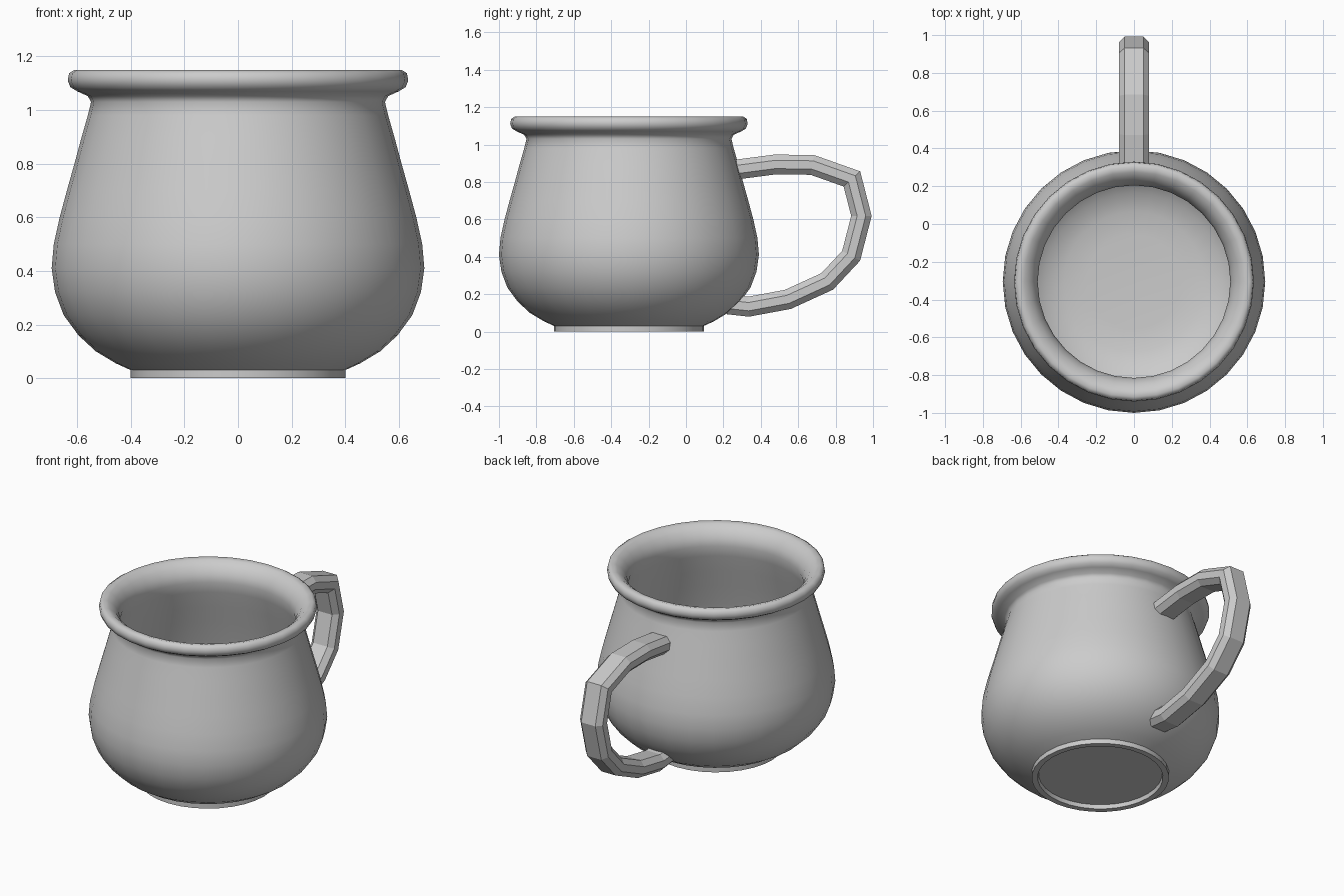
import bpy, bmesh, math
from mathutils import Vector

if "Cube" in bpy.data.objects:
    bpy.data.objects.remove(bpy.data.objects["Cube"])

SEGMENTS = 32
CENTRE_Y = -0.305


def make_object(name, bm):
    bmesh.ops.recalc_face_normals(bm, faces=bm.faces)
    mesh = bpy.data.meshes.new(name)
    bm.to_mesh(mesh)
    bm.free()
    obj = bpy.data.objects.new(name, mesh)
    bpy.context.collection.objects.link(obj)
    return obj


def bridge(bm, a, b):
    n = len(a)
    for i in range(n):
        bm.faces.new((a[i], a[(i + 1) % n], b[(i + 1) % n], b[i]))


def smooth(obj, degrees):
    bpy.ops.object.select_all(action='DESELECT')
    obj.select_set(True)
    bpy.context.view_layer.objects.active = obj
    bpy.ops.object.shade_smooth_by_angle(angle=math.radians(degrees))


# Pot body: (radius, z) from recessed base, over the foot, belly and lip, to the inner floor
profile = [
    (0.36, 0.025), (0.365, 0.0), (0.40, 0.0), (0.40, 0.03),
    (0.455, 0.055), (0.53, 0.10), (0.595, 0.16), (0.65, 0.235), (0.682, 0.32),
    (0.695, 0.41), (0.687, 0.50), (0.665, 0.60), (0.638, 0.70), (0.61, 0.80),
    (0.583, 0.90), (0.56, 0.98), (0.548, 1.03), (0.56, 1.052), (0.60, 1.07),
    (0.625, 1.085), (0.635, 1.11), (0.63, 1.137), (0.61, 1.15),
    (0.58, 1.143), (0.545, 1.115), (0.52, 1.075), (0.51, 1.03),
    (0.525, 0.96), (0.555, 0.85), (0.585, 0.74), (0.62, 0.61), (0.645, 0.50),
    (0.653, 0.41), (0.64, 0.32), (0.605, 0.24), (0.55, 0.17), (0.47, 0.11),
    (0.37, 0.08), (0.25, 0.07),
]
bm = bmesh.new()
rings = []
for r, z in profile:
    rings.append([bm.verts.new((r * math.sin(math.tau * i / SEGMENTS),
                                CENTRE_Y + r * math.cos(math.tau * i / SEGMENTS), z))
                  for i in range(SEGMENTS)])
for a, b in zip(rings, rings[1:]):
    bridge(bm, a, b)
bm.faces.new(rings[0])
bm.faces.new(rings[-1])
smooth(make_object("pot_body", bm), 50)

# Handle: eight-sided section swept along a path in the y-z plane, with mitred corners
path = [Vector((0, y, z)) for y, z in [
    (0.26, 0.865), (0.475, 0.893), (0.675, 0.891), (0.887, 0.816), (0.938, 0.618),
    (0.883, 0.405), (0.755, 0.268), (0.545, 0.172), (0.335, 0.133), (0.225, 0.145)]]
section = [(0.05, 0.053), (0.08, 0.022), (0.08, -0.022), (0.05, -0.053),
           (-0.05, -0.053), (-0.08, -0.022), (-0.08, 0.022), (-0.05, 0.053)]
bm = bmesh.new()
rings = []
for i, p in enumerate(path):
    d_in = (p - path[max(i - 1, 0)]).normalized()
    d_out = (path[min(i + 1, len(path) - 1)] - p).normalized()
    t = (d_in + d_out).normalized()
    outward = Vector((0, -t.z, t.y))
    stretch = 1 / max(t.dot(d_in), t.dot(d_out))
    rings.append([bm.verts.new(p + Vector((x, 0, 0)) + outward * h * stretch)
                  for x, h in section])
for a, b in zip(rings, rings[1:]):
    bridge(bm, a, b)
bm.faces.new(rings[0])
bm.faces.new(rings[-1])
make_object("handle", bm)
